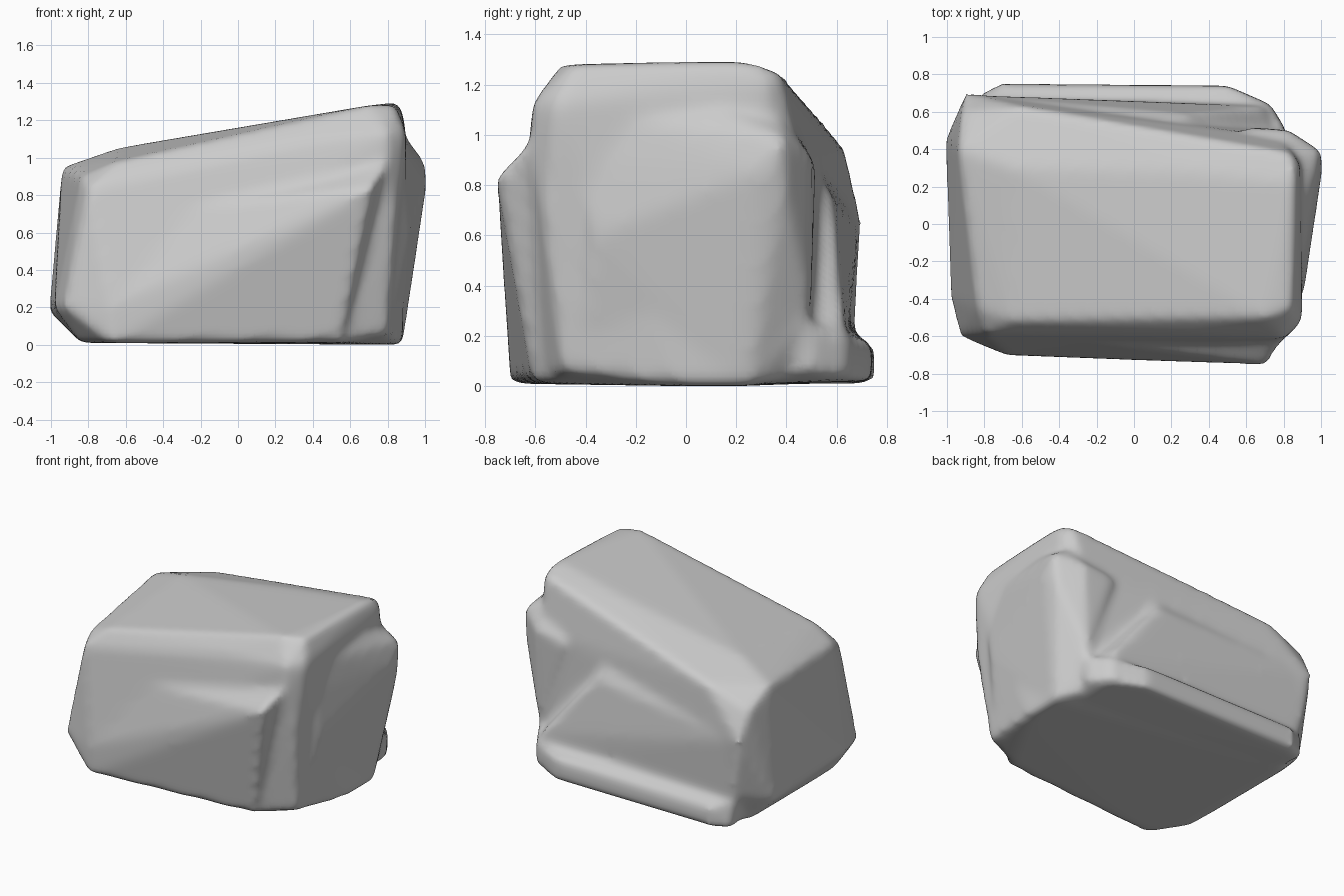
import bpy, bmesh

if "Cube" in bpy.data.objects:
    bpy.data.objects.remove(bpy.data.objects["Cube"])

stone = bpy.data.materials.new("grey_stone")
stone.diffuse_color = (0.6, 0.6, 0.6, 1)
stone.use_nodes = True
stone.node_tree.nodes["Principled BSDF"].inputs["Base Color"].default_value = stone.diffuse_color


def hull(name, points):
    """Convex chunk of rock wrapped around a few corner points."""
    bm = bmesh.new()
    for p in points:
        bm.verts.new(p)
    res = bmesh.ops.convex_hull(bm, input=bm.verts)
    loose = {g for g in res["geom_interior"] + res["geom_unused"]
             if isinstance(g, bmesh.types.BMVert)}
    bmesh.ops.delete(bm, geom=list(loose), context='VERTS')
    bmesh.ops.recalc_face_normals(bm, faces=bm.faces)
    mesh = bpy.data.meshes.new(name)
    bm.to_mesh(mesh)
    bm.free()
    mesh.materials.append(stone)
    ob = bpy.data.objects.new(name, mesh)
    bpy.context.collection.objects.link(ob)
    return ob


# main boulder, sloping down to the left
rock = hull("boulder", [
    # top
    (.84, -.45, 1.28), (.7, -.5, 1.28), (.86, .22, 1.3), (.84, .38, 1.25),
    (.9, -.52, 1.13), (.89, .32, 1.2), (.8, -.61, 1.13), (.3, -.58, 1.1),
    (.3, .3, 1.2), (-.65, .3, 1.05), (-.65, -.52, .98),
    (-.94, .4, .95), (-.84, -.45, .9), (-.92, .6, .84), (-.6, .63, .96),
    # front
    (-.8, -.59, .84), (.8, -.62, .96), (.84, -.56, .6), (.55, -.57, .01),
    (-.68, -.7, .2), (-.68, -.7, .01), (-.93, -.6, .2), (-.98, -.4, .2),
    # underside
    (-.84, -.45, .01), (.8, -.49, .06),
    (.88, 0, 0), (.88, .25, 0), (.75, .45, .04), (-.84, .5, .01),
    # left and back
    (-1.01, .45, .18), (-.96, .5, .6), (-.9, .7, .65), (-.84, .67, .25),
    (.82, .49, .27), (.8, .46, .9)])

# slanting ridge bulging out of the front
ridge = hull("front_ridge", [
    (.8, -.62, .98), (.72, -.755, .84), (-.68, -.7, .2), (-.68, -.7, .01),
    (.55, -.61, .02), (-.5, -.6, .7), (.6, -.4, .1), (.75, -.4, .9),
    (-.6, -.4, .1), (-.5, -.4, .7)])

# lump bulging out on the right side
lump = hull("side_lump", [
    (1.0, .39, .98), (1.01, .3, .86), (.88, .38, 1.06), (.99, .39, .8),
    (.91, -.36, .6), (.88, -.42, .9), (.88, .2, .02), (.88, .25, 0),
    (.84, -.4, .25), (.89, .1, 1.12), (.88, -.3, 1.08),
    (.81, .5, .3), (.83, .5, .92), (.6, .52, .88), (.3, 0, .5)])

# long low ledge at the back
ledge = hull("back_ledge", [
    (-.83, .69, .01), (-.7, .75, .02), (.5, .74, .02), (.5, .74, .17),
    (-.7, .75, .16), (.73, .64, .03), (.73, .64, .2), (.7, .4, .3),
    (.82, .49, .06), (.82, .49, .24),
    (-.8, .4, .35), (.72, .3, .01), (-.8, .3, .01), (-.85, .66, .2)])

# ramp climbing from the ledge to the left half of the back
ramp = hull("back_ramp", [
    (.7, .63, .26), (.3, .59, .74), (.2, .5, .9), (-.88, .69, .65),
    (-.83, .67, .2), (.74, .48, .27), (0, .3, .5), (.7, .63, .1)])

# fuse the chunks and soften the edges
chunks = (ridge, lump, ledge, ramp)
for part in chunks:
    mod = rock.modifiers.new("fuse", 'BOOLEAN')
    mod.operation = 'UNION'
    mod.solver = 'EXACT'
    mod.object = part
mod = rock.modifiers.new("remesh", 'REMESH')
mod.mode = 'VOXEL'
mod.voxel_size = 0.025
mod = rock.modifiers.new("soften", 'SMOOTH')
mod.factor = 0.5
mod.iterations = 12

bpy.context.view_layer.objects.active = rock
rock.select_set(True)
for m in [m.name for m in rock.modifiers]:
    bpy.ops.object.modifier_apply(modifier=m)
for part in chunks:
    bpy.data.objects.remove(part)
bpy.ops.object.shade_smooth()
